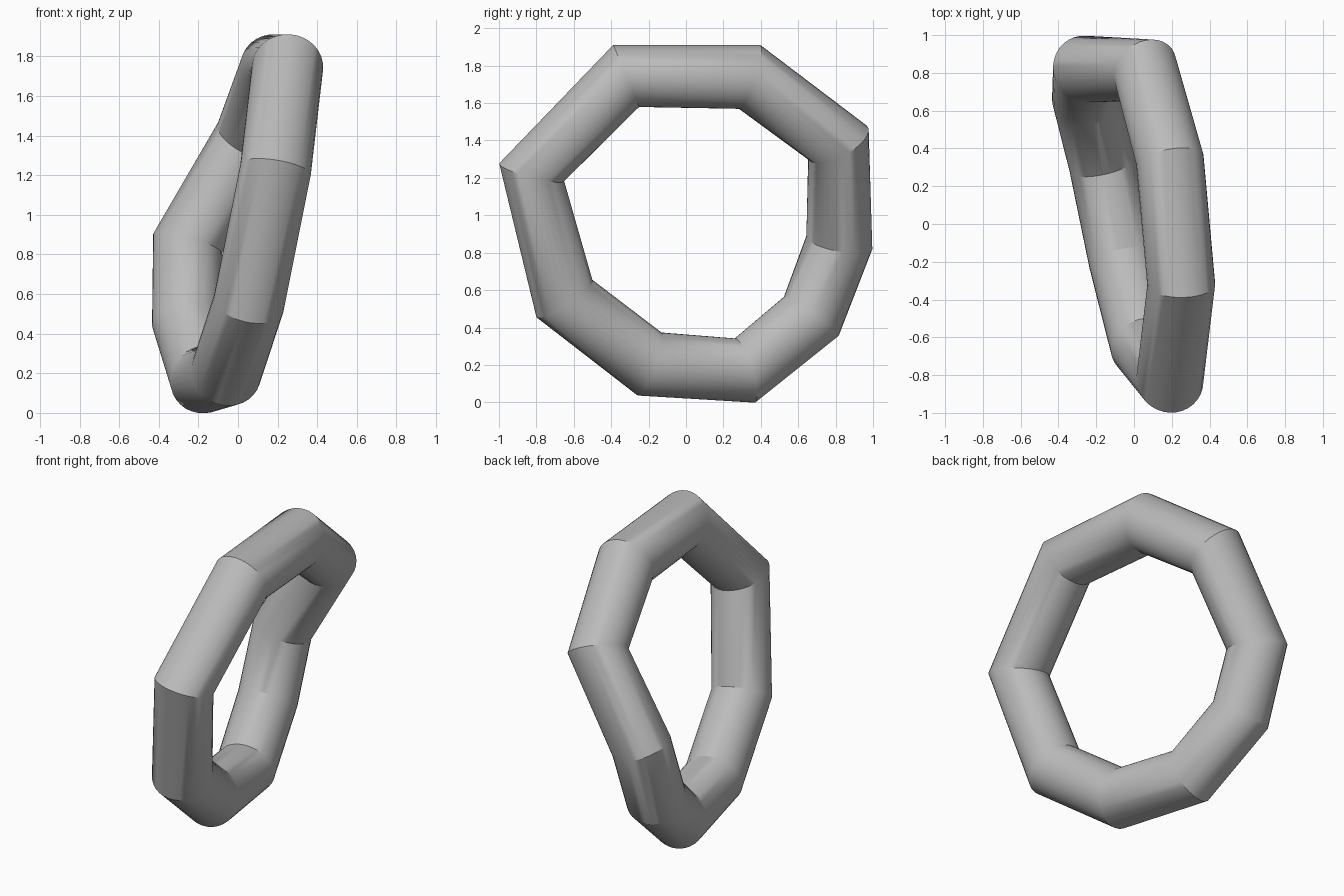
import bpy, bmesh, math
from mathutils import Vector

cube = bpy.data.objects.get("Cube")
if cube:
    bpy.data.objects.remove(cube, do_unlink=True)

grey = bpy.data.materials.new("plain grey")
grey.use_nodes = True
colour = (0.5, 0.5, 0.5, 1)
grey.diffuse_color = colour
grey.node_tree.nodes["Principled BSDF"].inputs["Base Color"].default_value = colour

# Joints of the closed, twisted nine-sided loop
joints = [Vector(p) for p in (
    (0.25, -0.32, 1.745), (0.19, 0.34, 1.74), (0.06, 0.815, 1.385),
    (-0.255, 0.82, 0.855), (-0.255, 0.67, 0.46), (-0.165, 0.315, 0.17),
    (-0.06, -0.195, 0.205), (0.055, -0.65, 0.555), (0.19, -0.825, 1.23))]
RADIUS, SIDES = 0.18, 32
count = len(joints)
centre = sum(joints, Vector()) / count

# A round section at each joint, square to the bisector of its two segments
bm = bmesh.new()
rings = []
for i, p in enumerate(joints):
    before = (p - joints[i - 1]).normalized()
    after = (joints[(i + 1) % count] - p).normalized()
    tangent = (before + after).normalized()
    outward = p - centre
    outward = (outward - tangent * outward.dot(tangent)).normalized()
    side = tangent.cross(outward)
    angles = [math.tau * k / SIDES for k in range(SIDES)]
    rings.append([bm.verts.new(p + RADIUS * (outward * math.cos(a) + side * math.sin(a)))
                  for a in angles])

# Straight tube segments between neighbouring sections
for i in range(count):
    a, b = rings[i], rings[(i + 1) % count]
    for k in range(SIDES):
        n = (k + 1) % SIDES
        bm.faces.new((a[k], a[n], b[n], b[k]))
bmesh.ops.recalc_face_normals(bm, faces=bm.faces)

mesh = bpy.data.meshes.new("ring_tube")
bm.to_mesh(mesh)
bm.free()
mesh.materials.append(grey)
ring = bpy.data.objects.new("ring_tube", mesh)
bpy.context.collection.objects.link(ring)

# Smooth round the tube, crisp at the strongest bends
bpy.ops.object.select_all(action='DESELECT')
ring.select_set(True)
bpy.context.view_layer.objects.active = ring
bpy.ops.object.shade_smooth_by_angle(angle=math.radians(30))
